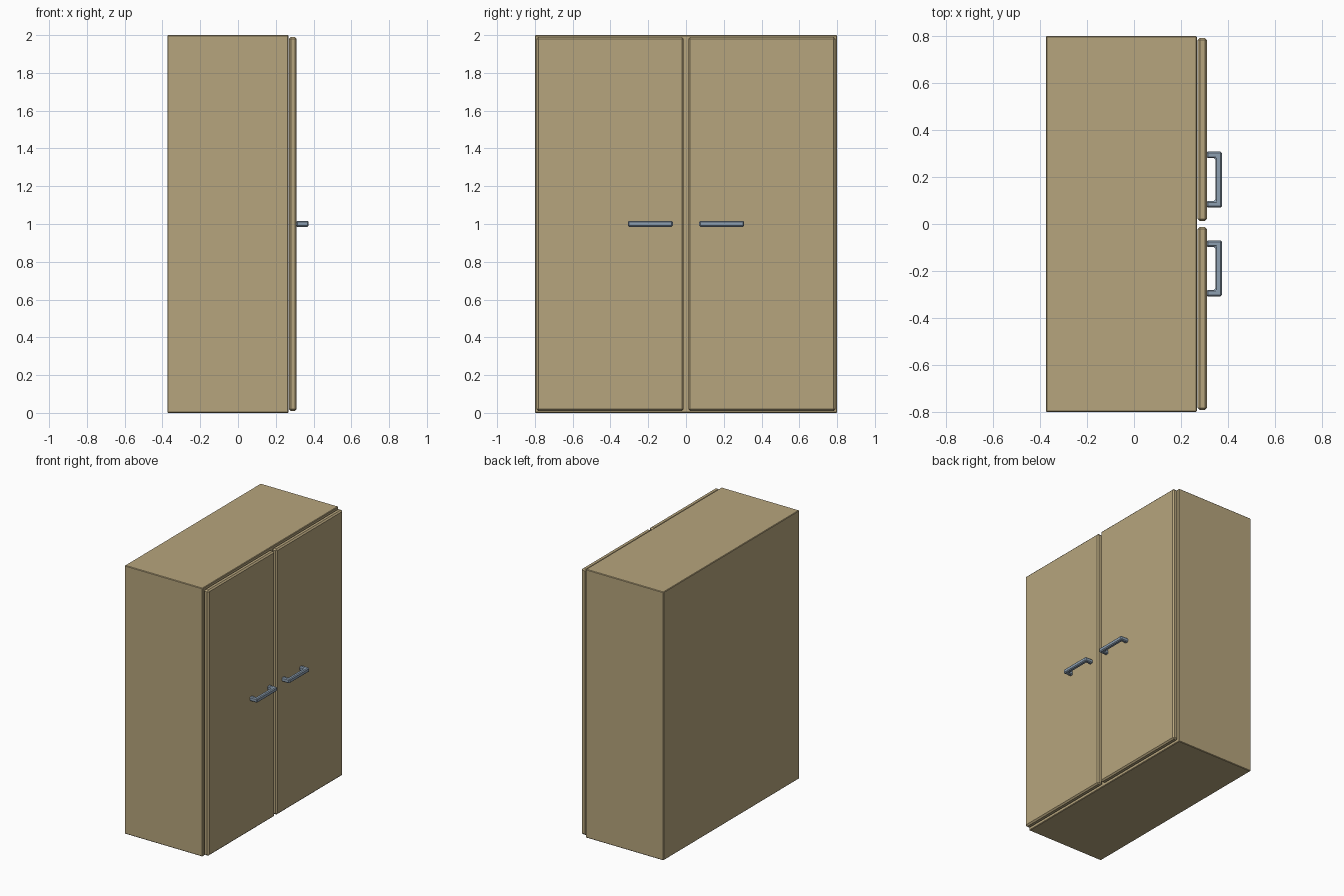
import bpy, bmesh

if "Cube" in bpy.data.objects:
    bpy.data.objects.remove(bpy.data.objects["Cube"])


def material(name, rgb):
    m = bpy.data.materials.new(name)
    m.diffuse_color = (*rgb, 1)
    m.use_nodes = True
    m.node_tree.nodes["Principled BSDF"].inputs["Base Color"].default_value = m.diffuse_color
    return m


wood = material("tan wood", (0.47, 0.375, 0.205))
metal = material("blue grey metal", (0.27, 0.35, 0.44))


def prism(name, outline, z0, z1, bevel, mat):
    """Extrude an XY outline from z0 to z1 and chamfer its sharp edges."""
    bm = bmesh.new()
    face = bm.faces.new([bm.verts.new((x, y, z0)) for x, y in outline])
    top = bmesh.ops.extrude_face_region(bm, geom=[face])["geom"]
    for v in top:
        if isinstance(v, bmesh.types.BMVert):
            v.co.z = z1
    bmesh.ops.bevel(bm, geom=bm.edges[:], offset=bevel, segments=1,
                    affect='EDGES', profile=0.5)
    bmesh.ops.recalc_face_normals(bm, faces=bm.faces[:])
    me = bpy.data.meshes.new(name)
    bm.to_mesh(me)
    bm.free()
    me.materials.append(mat)
    ob = bpy.data.objects.new(name, me)
    bpy.context.collection.objects.link(ob)
    return ob


def rect(x0, x1, y0, y1):
    return [(x0, y0), (x1, y0), (x1, y1), (x0, y1)]


# Cabinet body
prism("cabinet_body", rect(-0.374, 0.267, -0.8, 0.8), 0, 2, 0.004, wood)

for side, s in (("left", -1), ("right", 1)):
    # Door panel with chamfered edges
    prism(side + "_door", rect(0.27, 0.311, 0.012 * s, 0.792 * s),
          0.01, 1.99, 0.010, wood)
    # U-shaped bar handle
    a, b, t = 0.07, 0.308, 0.028
    u = [(0.308, a), (0.374, a), (0.374, b), (0.308, b),
         (0.308, b - t), (0.346, b - t), (0.346, a + t), (0.308, a + t)]
    prism(side + "_handle", [(x, y * s) for x, y in u],
          0.985, 1.016, 0.006, metal)
